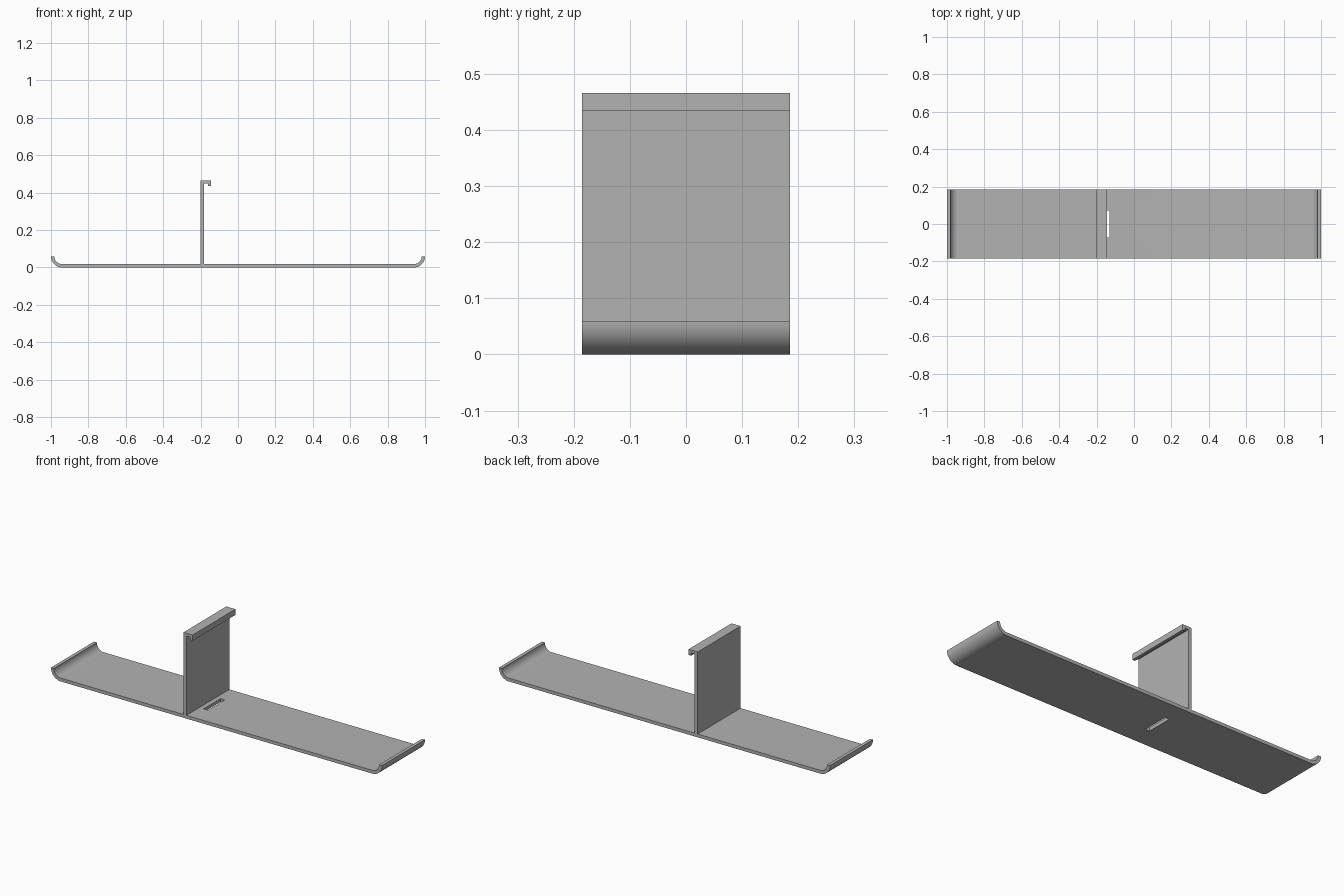
import bpy, bmesh, math

HALF_DEPTH = 0.185   # half the width of the strip along y
THICK = 0.018        # sheet thickness
CURL = 0.06          # outer radius of the upturned ends
WALL_X = -0.2        # left face of the upright

cube = bpy.data.objects.get("Cube")
if cube:
    bpy.data.objects.remove(cube, do_unlink=True)

grey = bpy.data.materials.new("light_grey")
grey.use_nodes = True
colour = (0.45, 0.45, 0.45, 1)
grey.diffuse_color = colour
grey.node_tree.nodes["Principled BSDF"].inputs["Base Color"].default_value = colour


def extrude_profile(name, points, half_depth):
    """Extrude an (x, z) outline symmetrically along y."""
    bm = bmesh.new()
    face = bm.faces.new([bm.verts.new((x, -half_depth, z)) for x, z in points])
    result = bmesh.ops.extrude_face_region(bm, geom=[face])
    verts = [g for g in result["geom"] if isinstance(g, bmesh.types.BMVert)]
    bmesh.ops.translate(bm, verts=verts, vec=(0, 2 * half_depth, 0))
    bmesh.ops.recalc_face_normals(bm, faces=bm.faces)
    mesh = bpy.data.meshes.new(name)
    bm.to_mesh(mesh)
    bm.free()
    mesh.materials.append(grey)
    obj = bpy.data.objects.new(name, mesh)
    bpy.context.collection.objects.link(obj)
    return obj


def curl_arc(radius, steps=16):
    """Quarter arc from the flat floor up to the right-hand tip."""
    angles = [math.pi / 2 * i / steps for i in range(steps + 1)]
    return [(1 - CURL + radius * math.sin(a), CURL - radius * math.cos(a))
            for a in angles]


# Base strip with both ends curled upwards
right = curl_arc(CURL) + curl_arc(CURL - THICK)[::-1]
left = [(-x, z) for x, z in reversed(right)]
strip = extrude_profile("base_strip", right + left, HALF_DEPTH)

# Slot through the strip beside the upright
slot = [(-0.156, -0.1), (-0.13, -0.1), (-0.13, 0.1), (-0.156, 0.1)]
cutter = extrude_profile("slot_cutter", slot, 0.073)
cutter.hide_render = True
cut = strip.modifiers.new("slot", 'BOOLEAN')
cut.operation = 'DIFFERENCE'
cut.solver = 'EXACT'
cut.object = cutter
bpy.context.view_layer.objects.active = strip
bpy.ops.object.modifier_apply(modifier=cut.name)
bpy.data.objects.remove(cutter, do_unlink=True)

# Upright wall with a hooked lip along its top
top, lip_x, lip_z = 0.466, -0.145, 0.435
hook = [(WALL_X, THICK), (WALL_X + THICK, THICK),
        (WALL_X + THICK, top - 0.016), (lip_x - 0.016, top - 0.016),
        (lip_x - 0.016, lip_z), (lip_x, lip_z), (lip_x, top), (WALL_X, top)]
extrude_profile("hooked_upright", hook, HALF_DEPTH)

# Smooth the curled ends, keep the sheet edges crisp
bpy.ops.object.select_all(action='DESELECT')
strip.select_set(True)
bpy.context.view_layer.objects.active = strip
bpy.ops.object.shade_smooth_by_angle(angle=math.radians(30))
